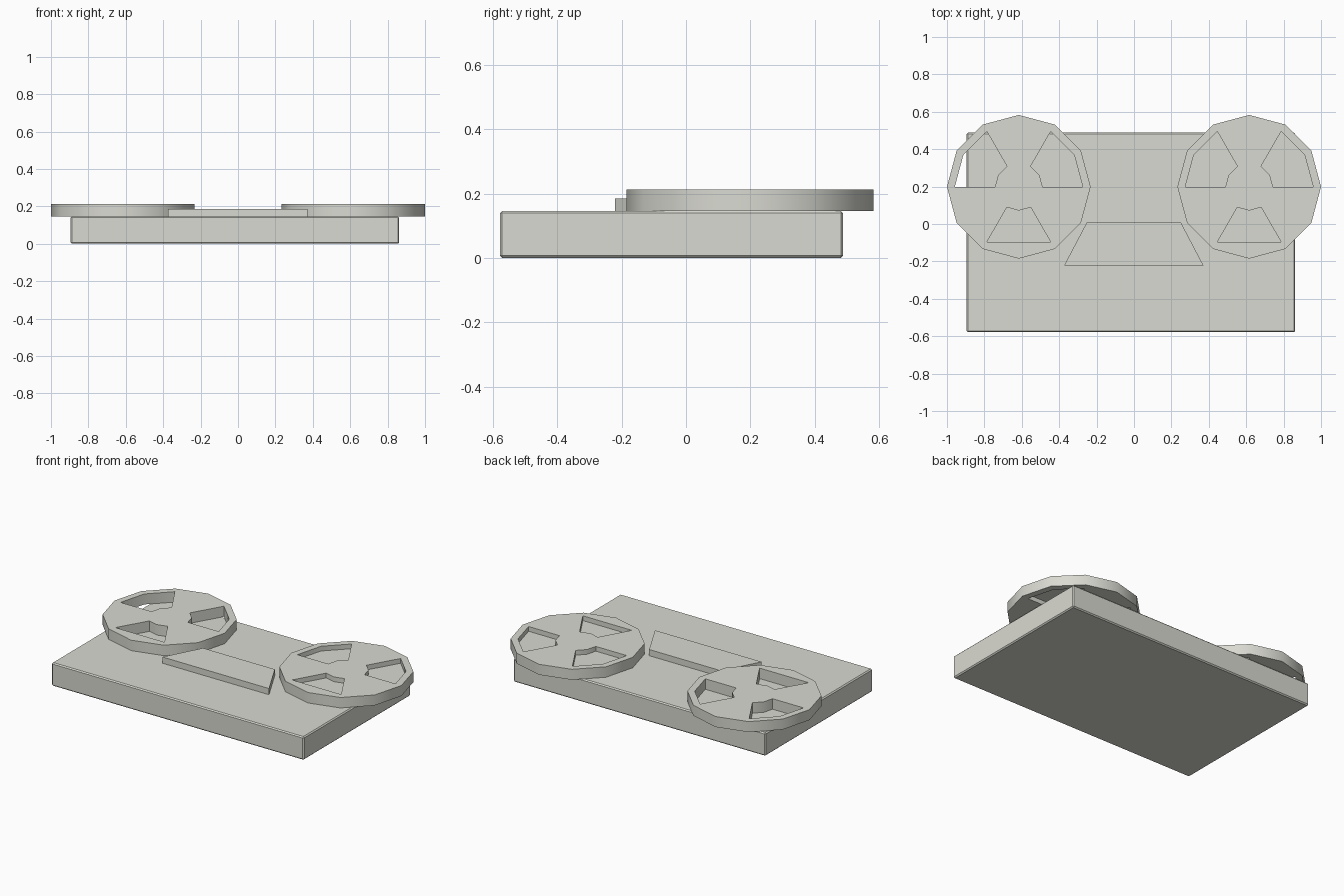
import bpy, bmesh, math

if "Cube" in bpy.data.objects:
    bpy.data.objects.remove(bpy.data.objects["Cube"])

grey = bpy.data.materials.new("warm_grey")
grey.diffuse_color = (0.70, 0.70, 0.645, 1)
grey.use_nodes = True
grey.node_tree.nodes["Principled BSDF"].inputs["Base Color"].default_value = grey.diffuse_color


def add_object(name, bm, smooth=False):
    bmesh.ops.recalc_face_normals(bm, faces=bm.faces[:])
    mesh = bpy.data.meshes.new(name)
    bm.to_mesh(mesh)
    bm.free()
    ob = bpy.data.objects.new(name, mesh)
    bpy.context.collection.objects.link(ob)
    mesh.materials.append(grey)
    if smooth:
        bpy.ops.object.select_all(action='DESELECT')
        ob.select_set(True)
        bpy.context.view_layer.objects.active = ob
        bpy.ops.object.shade_smooth_by_angle(angle=math.radians(35))
    return ob


def raise_faces(bm, height):
    """Thicken the flat faces in bm upwards, keeping the originals as the underside."""
    ext = bmesh.ops.extrude_face_region(bm, geom=bm.faces[:], use_keep_orig=True)
    top = [g for g in ext["geom"] if isinstance(g, bmesh.types.BMVert)]
    bmesh.ops.translate(bm, verts=top, vec=(0, 0, height))


def prism(name, outline, z0, z1):
    bm = bmesh.new()
    bm.faces.new([bm.verts.new((x, y, z0)) for x, y in outline])
    raise_faces(bm, z1 - z0)
    return add_object(name, bm)


def circle(cx, cy, r, n=12):
    return [(cx + r * math.cos(math.tau * k / n), cy + r * math.sin(math.tau * k / n))
            for k in range(n)]


# Twelve-sided reel: hub, three spokes and rim around three windows
def reel(name, cx, cy, z0, z1):
    bm = bmesh.new()
    rings = [[bm.verts.new((x, y, z0)) for x, y in circle(cx, cy, r)]
             for r in (0.127, 0.342, 0.384)]
    hub, mid, rim = rings
    mid[9].co.y = mid[8].co.y          # lower window has a straight outer edge
    bm.faces.new(hub)
    for k in range(12):
        j = (k + 1) % 12
        bm.faces.new((mid[k], rim[k], rim[j], mid[j]))
        if k % 4 > 1:                  # spokes; the other sectors stay open
            bm.faces.new((hub[k], mid[k], mid[j], hub[j]))
    raise_faces(bm, z1 - z0)
    return add_object(name, bm, smooth=True)


# Main body with a fine edge bevel
body = prism("body", [(-0.895, -0.578), (0.862, -0.578), (0.862, 0.488), (-0.895, 0.488)],
             0.0, 0.146)
bevel = body.modifiers.new("edge_bevel", 'BEVEL')
bevel.width = 0.007
bevel.segments = 1

# Raised trapezoid plate
prism("front_plate", [(-0.373, -0.221), (0.371, -0.221), (0.249, 0.011), (-0.251, 0.011)],
      0.14, 0.185)

# Reels; the right one has a closed floor inside its windows
for side, x in (("left", -0.616), ("right", 0.616)):
    reel(side + "_reel", x, 0.199, 0.146, 0.212)
prism("right_reel_floor", circle(0.616, 0.199, 0.36), 0.174, 0.182)
